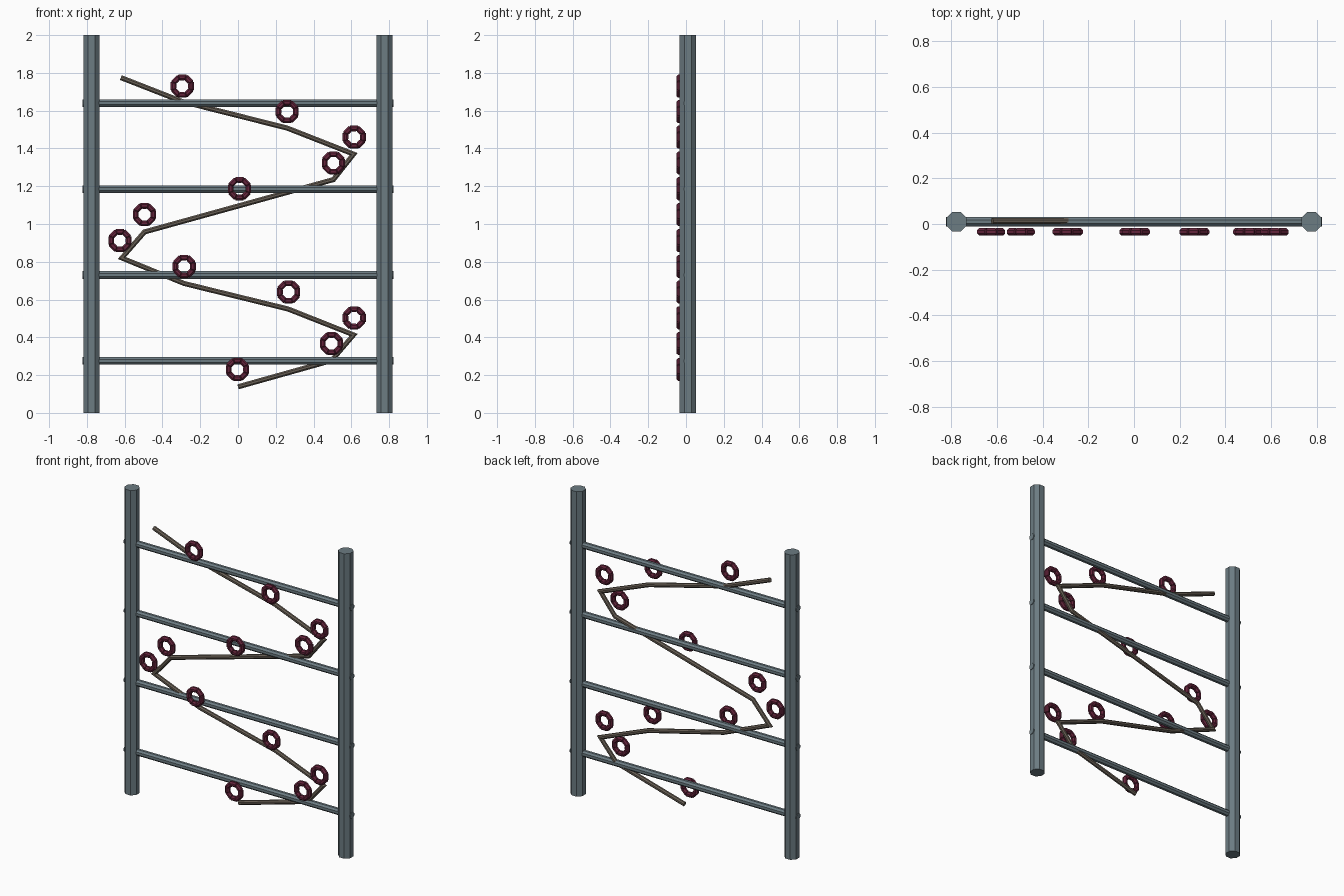
import bpy, bmesh
from math import pi, cos, sin, radians
from mathutils import Vector

if "Cube" in bpy.data.objects:
    bpy.data.objects.remove(bpy.data.objects["Cube"])

Y = 0.01


def material(name, rgb):
    m = bpy.data.materials.new(name)
    m.diffuse_color = (*rgb, 1)
    m.use_nodes = True
    m.node_tree.nodes["Principled BSDF"].inputs["Base Color"].default_value = m.diffuse_color
    return m


STEEL = material("slate_metal", (0.15, 0.20, 0.225))
ROD = material("brown_rod", (0.14, 0.115, 0.09))
RED = material("dark_red", (0.13, 0.018, 0.045))


def finish(name, bm, mat):
    bmesh.ops.recalc_face_normals(bm, faces=bm.faces)
    me = bpy.data.meshes.new(name)
    bm.to_mesh(me)
    bm.free()
    me.materials.append(mat)
    ob = bpy.data.objects.new(name, me)
    bpy.context.collection.objects.link(ob)
    return ob


def loft(bm, rings, closed=False):
    # skin consecutive vertex rings; cap the ends unless closed
    vs = [[bm.verts.new(p) for p in r] for r in rings]
    n = len(vs[0])
    pairs = list(zip(vs, vs[1:])) + ([(vs[-1], vs[0])] if closed else [])
    for a, b in pairs:
        for i in range(n):
            j = (i + 1) % n
            bm.faces.new((a[i], a[j], b[j], b[i]))
    if not closed:
        bm.faces.new(vs[0])
        bm.faces.new(vs[-1])


def circle(center, u, v, r, n=8):
    return [center + r * (cos((i + .5) * 2 * pi / n) * u + sin((i + .5) * 2 * pi / n) * v)
            for i in range(n)]


X_AX, Y_AX, Z_AX = Vector((1, 0, 0)), Vector((0, 1, 0)), Vector((0, 0, 1))

# upright posts
for side, s in (("left", -1), ("right", 1)):
    bm = bmesh.new()
    loft(bm, [circle(Vector((s * 0.776, Y, z)), X_AX, Y_AX, 0.0468) for z in (0, 2)])
    finish(side + "_post", bm, STEEL)

# horizontal rungs, just poking through the posts
for k in range(4):
    bm = bmesh.new()
    z = 0.275 + k * 0.455
    loft(bm, [circle(Vector((x, Y, z)), Y_AX, Z_AX, 0.0215) for x in (-0.823, 0.823)])
    finish(f"rung_{k + 1}", bm, STEEL)

# zigzag rod with mitred bends
path = [(-0.62, 1.775), (-0.295, 1.648), (0.26, 1.508), (0.612, 1.37), (0.505, 1.235),
        (0, 1.095), (-0.495, 0.958), (-0.615, 0.82), (-0.285, 0.685), (0.265, 0.55),
        (0.612, 0.413), (0.495, 0.277), (0, 0.138)]
pts = [Vector((x, Y + 0.003, z)) for x, z in path]
bm = bmesh.new()
sections = []
for i, p in enumerate(pts):
    d0 = (pts[i] - pts[i - 1]).normalized() if i else (pts[1] - pts[0]).normalized()
    d1 = (pts[i + 1] - pts[i]).normalized() if i < len(pts) - 1 else d0
    n0, n1 = d0.cross(Y_AX), d1.cross(Y_AX)
    miter = (n0 + n1).normalized()
    miter = miter / max(miter.dot(n0), 0.6)
    sections.append(circle(p, miter, Y_AX, 0.0145))
loft(bm, sections)
finish("zigzag_rod", bm, ROD)

# octagonal rings with notched corners, one above each bend
centers = [(-0.295, 1.73), (0.26, 1.595), (0.615, 1.46), (0.505, 1.323), (0.008, 1.187),
           (-0.495, 1.05), (-0.625, 0.912), (-0.285, 0.775), (0.268, 0.64),
           (0.615, 0.503), (0.495, 0.367), (-0.003, 0.23)]
for k, (x, z) in enumerate(centers):
    bm = bmesh.new()
    c = Vector((x, -0.0345, z))
    rings = []
    for seg in range(8):
        for off, r in ((-18.5, 0.0175), (18.5, 0.0175), (22.5, 0.0135)):
            a = radians(seg * 45 + off)
            out = Vector((cos(a), 0, sin(a)))
            rings.append(circle(c + out * 0.0485, out, Y_AX, r))
    loft(bm, rings, closed=True)
    finish(f"ring_{k + 1}", bm, RED)
